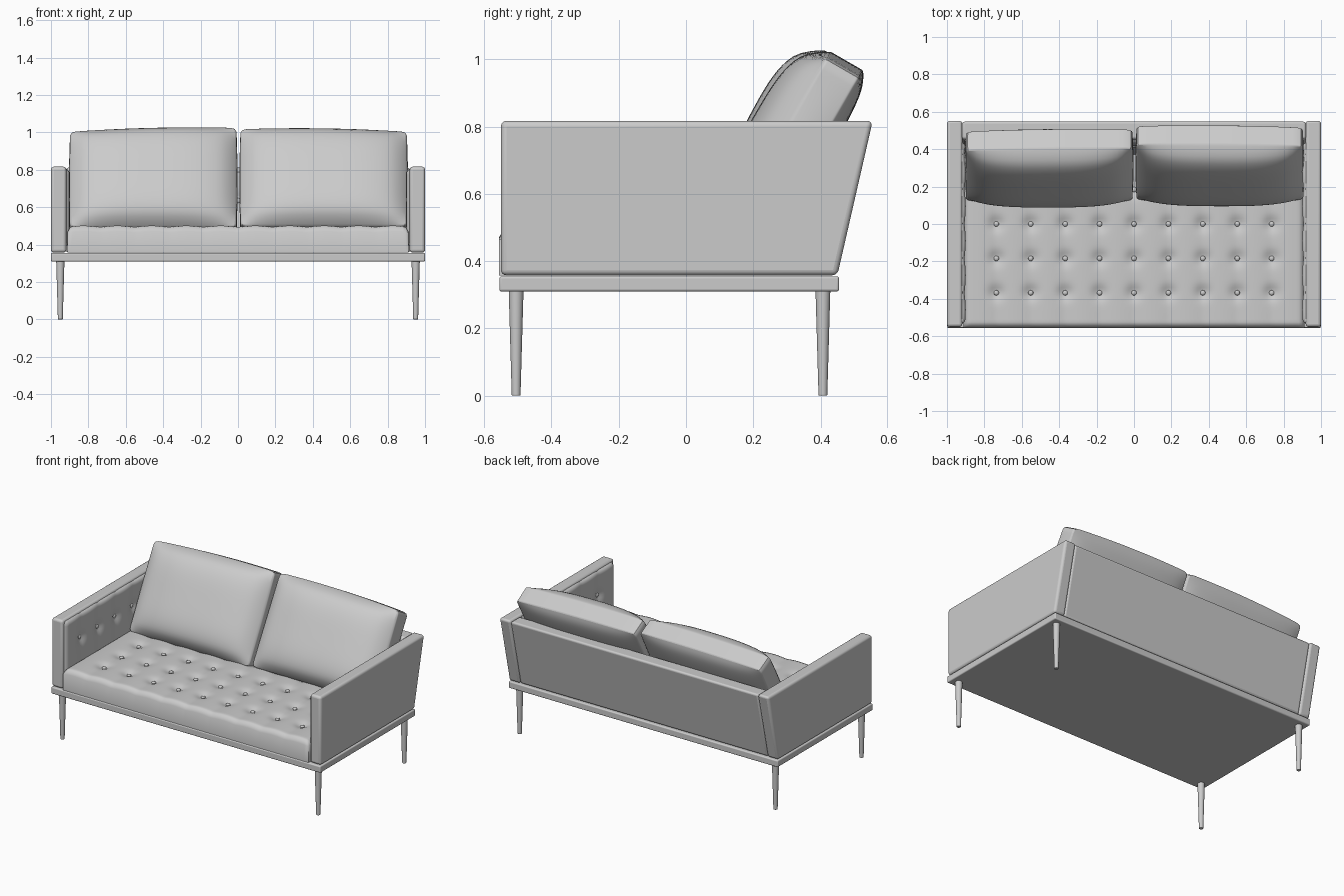
import bpy, bmesh, math
from mathutils import Matrix, Vector

if "Cube" in bpy.data.objects:
    bpy.data.objects.remove(bpy.data.objects["Cube"])

PITCH = 0.184  # button spacing


def finish(bm, name, bevel=0.0, subsurf=0, angle=40):
    bmesh.ops.recalc_face_normals(bm, faces=bm.faces)
    me = bpy.data.meshes.new(name)
    bm.to_mesh(me)
    bm.free()
    ob = bpy.data.objects.new(name, me)
    bpy.context.collection.objects.link(ob)
    if bevel:
        m = ob.modifiers.new("bevel", 'BEVEL')
        m.width, m.segments, m.limit_method = bevel, 4, 'ANGLE'
    if subsurf:
        m = ob.modifiers.new("smooth", 'SUBSURF')
        m.levels = m.render_levels = subsurf
    bpy.ops.object.select_all(action='DESELECT')
    ob.select_set(True)
    bpy.context.view_layer.objects.active = ob
    bpy.ops.object.shade_smooth_by_angle(angle=math.radians(angle))
    return ob


def slab(name, profile, x0, x1, bevel):
    """Extrude a (y, z) profile along x."""
    bm = bmesh.new()
    f = bm.faces.new([bm.verts.new((x0, y, z)) for y, z in profile])
    ext = bmesh.ops.extrude_face_region(bm, geom=[f])["geom"]
    bmesh.ops.translate(bm, vec=(x1 - x0, 0, 0),
                        verts=[v for v in ext if isinstance(v, bmesh.types.BMVert)])
    return finish(bm, name, bevel)


def tufted_panel(name, w, h, depth, r, buttons, mat):
    """Padded panel with rounded rim, button dimples and buttons; top faces local +z."""
    bm = bmesh.new()
    nx, ny = round(w / 0.0155), round(h / 0.0155)
    bmesh.ops.create_grid(bm, x_segments=nx, y_segments=ny, size=0.5)
    ox = buttons[0][0]
    for v in bm.verts:
        x, y = v.co.x * w, v.co.y * h
        z = 0.007 * (abs(math.sin(math.pi * (x - ox) / PITCH)) - 0.5)
        for bx, by in buttons:
            d2 = (x - bx) ** 2 + (y - by) ** 2
            if d2 < 0.02:
                z -= 0.018 * math.exp(-d2 / 0.0014)
        d = max(0.0, min(w / 2 - abs(x), h / 2 - abs(y)))
        if d < r:
            z -= r - math.sqrt(r * r - (r - d) ** 2)
        v.co = (x, y, z)
    rim = [e for e in bm.edges if e.is_boundary]
    ext = bmesh.ops.extrude_edge_only(bm, edges=rim)["geom"]
    for v in ext:
        if isinstance(v, bmesh.types.BMVert):
            v.co.z = -depth
    bmesh.ops.holes_fill(bm, edges=[e for e in bm.edges if e.is_boundary], sides=0)
    bm.transform(mat)
    finish(bm, name, angle=60)

    bm = bmesh.new()
    for bx, by in buttons:
        m = mat @ Matrix.Translation((bx, by, -0.017)) @ Matrix.Diagonal((1, 1, 0.6, 1))
        bmesh.ops.create_uvsphere(bm, u_segments=14, v_segments=8, radius=0.014, matrix=m)
    finish(bm, name + "_buttons")


def frame(X, Y, Z, T):
    return Matrix((X, Y, Z)).transposed().to_4x4() if T is None else \
        Matrix.Translation(T) @ Matrix((X, Y, Z)).transposed().to_4x4()


# Base rail
slab("base_frame", [(-0.555, 0.31), (0.455, 0.31), (0.455, 0.355), (-0.555, 0.355)], -1, 1, 0.007)

# Legs
for yname, y in (("front", -0.505), ("back", 0.407)):
    for xname, x in (("left", -0.95), ("right", 0.95)):
        bm = bmesh.new()
        bmesh.ops.create_cone(bm, cap_ends=True, segments=20, radius1=0.013, radius2=0.022,
                              depth=0.312, matrix=Matrix.Translation((x, y, 0.156)))
        finish(bm, f"{yname}_{xname}_leg", 0.003)

# Arms with slanted rear edge, and tufted inner pads
arm = [(-0.55, 0.358), (0.45, 0.358), (0.555, 0.817), (-0.55, 0.817)]
arm_buttons = [(k * PITCH + 0.05, 0.04) for k in range(-2, 3)]
pad = frame((0, 1, 0), (0, 0, 1), (1, 0, 0), (-0.903, -0.05, 0.60))
for side, s in (("left", 1), ("right", -1)):
    slab(f"{side}_arm", arm, -s, -0.918 * s, 0.016)
    tufted_panel(f"{side}_arm_pad", 0.97, 0.41, 0.025, 0.015, arm_buttons,
                 Matrix.Diagonal((s, 1, 1, 1)) @ pad)

# Slanted back with tufted inner pad
slab("back", [(0.35, 0.358), (0.446, 0.358), (0.55, 0.812), (0.455, 0.812)], -0.92, 0.92, 0.014)
a = math.atan2(0.105, 0.459)
tufted_panel("back_pad", 1.82, 0.40, 0.025, 0.015,
             [(k * PITCH, 0.04) for k in range(-4, 5)],
             frame((1, 0, 0), (0, math.sin(a), math.cos(a)),
                   (0, -math.cos(a), math.sin(a)), (0, 0.392, 0.60)))

# Tufted seat
tufted_panel("seat", 1.825, 0.955, 0.14, 0.03,
             [(i * PITCH, j * PITCH + 0.078) for j in (-2, -1, 0, 1) for i in range(-4, 5)],
             Matrix.Translation((0, -0.078, 0.498)))

# Puffy loose back cushions
for name, cx, dy, lean, twist in (("left_cushion", -0.453, 0.0, 28, 0.012),
                                  ("right_cushion", 0.458, 0.012, 30, -0.008)):
    bm = bmesh.new()
    bmesh.ops.create_cube(bm, size=2)
    bmesh.ops.subdivide_edges(bm, edges=bm.edges[:], cuts=15, use_grid_fill=True)
    t = math.radians(lean)
    up, back = Vector((0, math.sin(t), math.cos(t))), Vector((0, math.cos(t), -math.sin(t)))
    for v in bm.verts:
        u, n, h = v.co
        puff = (max(0, 1 - abs(u) ** 3) * max(0, 1 - h ** 4)) ** 0.6
        off = n * 0.058 + n * puff * (0.10 if n < 0 else 0.035)
        x = u * (0.445 + 0.006 * (1 - h * h) * (1 - n * n))
        z = h * 0.295 + 0.012 * (1 - u * u) * h * (h > 0) + twist * u * (h + 1) / 2
        v.co = Vector((cx + x, 0.312 + dy, 0.728)) + up * z + back * off
    finish(bm, name, subsurf=1, angle=50)
